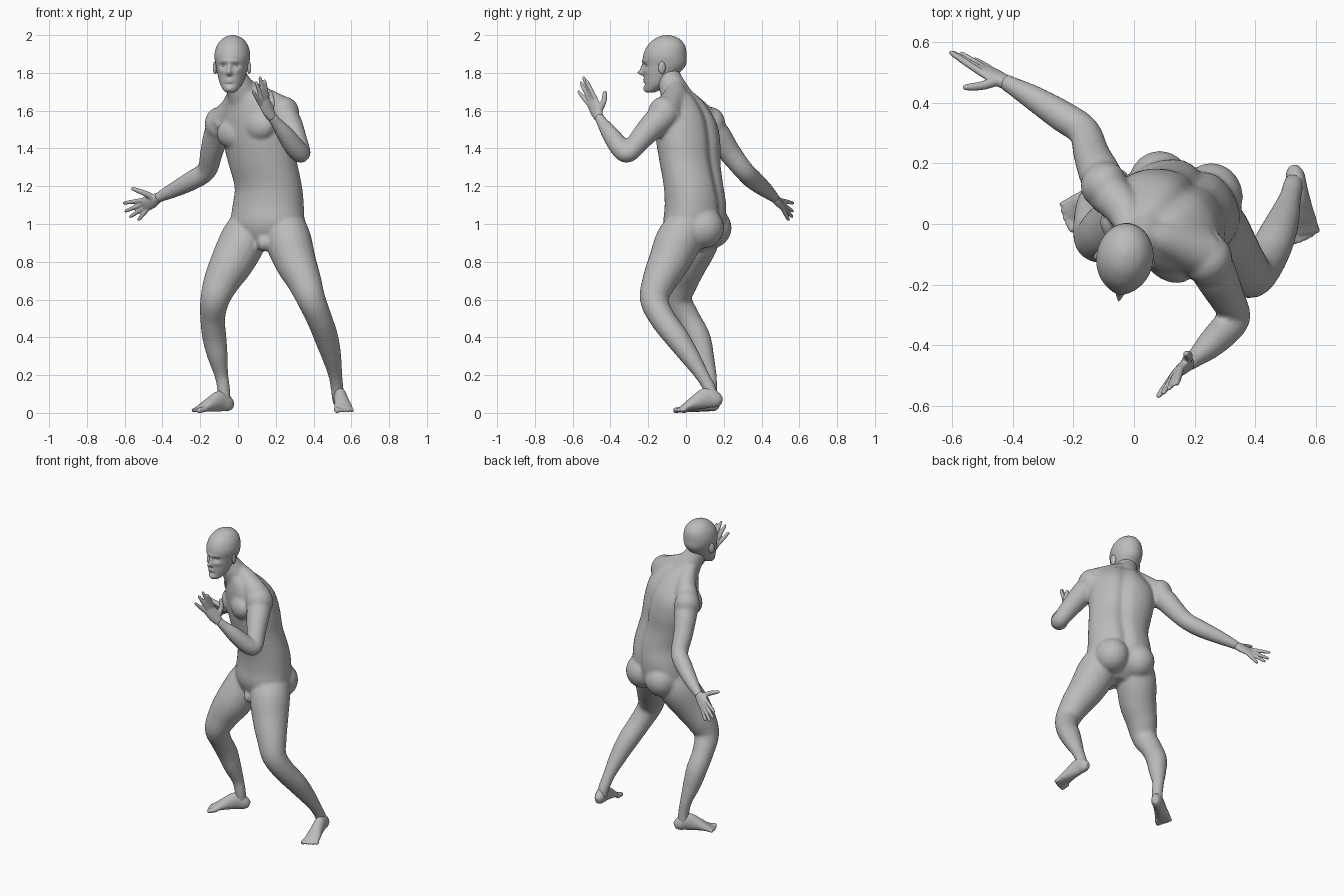
import bpy, bmesh, math
from mathutils import Vector, Matrix

if "Cube" in bpy.data.objects:
    bpy.data.objects.remove(bpy.data.objects["Cube"], do_unlink=True)

skin = bpy.data.materials.new("plain_grey")
skin.use_nodes = True
GREY = (.5, .5, .5, 1)
skin.diffuse_color = GREY
skin.node_tree.nodes["Principled BSDF"].inputs["Base Color"].default_value = GREY
UP = Vector((0, 0, 1))


# ---------- helpers ----------
def spline(rows, steps):
    """Smooth interpolation through rows of numbers."""
    out = []
    for i in range(len(rows) - 1):
        a, b, c, d = (rows[min(max(i + k, 0), len(rows) - 1)] for k in (-1, 0, 1, 2))
        for s in range(steps):
            t = s / steps
            out.append([q + .5 * t * (r - p + t * (2 * p - 5 * q + 4 * r - e + t * (3 * (q - r) + e - p)))
                        for p, q, r, e in zip(a, b, c, d)])
    out.append(list(rows[-1]))
    return out


def loft(bm, rings):
    """Skin a list of point rings and close both ends."""
    loops = [[bm.verts.new(p) for p in ring] for ring in rings]
    n = len(loops[0])
    faces = [bm.faces.new((lo[i], lo[(i + 1) % n], hi[(i + 1) % n], hi[i]))
             for lo, hi in zip(loops, loops[1:]) for i in range(n)]
    faces += [bm.faces.new(loops[0]), bm.faces.new(loops[-1])]
    bmesh.ops.recalc_face_normals(bm, faces=faces)


def tube(bm, rows, ref=UP, steps=5, sides=20):
    """Rows are x, y, z, radius (and an optional second radius along ref)."""
    rows = spline([tuple(r) if len(r) > 4 else (*r, r[3]) for r in rows], steps)
    pts = [Vector(r[:3]) for r in rows]
    rings = []
    for i, row in enumerate(rows):
        tangent = (pts[min(i + 1, len(pts) - 1)] - pts[max(i - 1, 0)]).normalized()
        side = tangent.cross(ref).normalized()
        other = side.cross(tangent)
        angles = [math.tau * k / sides for k in range(sides)]
        rings.append([pts[i] + side * row[3] * math.cos(a) + other * row[4] * math.sin(a) for a in angles])
    loft(bm, rings)


def blob(bm, centre, radii, yaw=0):
    matrix = (Matrix.Translation(centre) @ Matrix.Rotation(math.radians(yaw), 4, 'Z')
              @ Matrix.Diagonal((*radii, 1)))
    bmesh.ops.create_uvsphere(bm, u_segments=20, v_segments=12, radius=1, matrix=matrix)


def finish(name, bm, voxel=0, smoothing=0):
    """Fuse the overlapping forms into one skin and shade it smooth."""
    mesh = bpy.data.meshes.new(name)
    bm.to_mesh(mesh)
    bm.free()
    obj = bpy.data.objects.new(name, mesh)
    bpy.context.collection.objects.link(obj)
    if voxel:
        fuse = obj.modifiers.new("fuse", 'REMESH')
        fuse.mode = 'VOXEL'
        fuse.voxel_size = voxel
        relax = obj.modifiers.new("relax", 'SMOOTH')
        relax.factor = .5
        relax.iterations = smoothing
        graph = bpy.context.evaluated_depsgraph_get()
        obj.data = bpy.data.meshes.new_from_object(obj.evaluated_get(graph))
        obj.modifiers.clear()
        obj.data.name = name
    obj.data.materials.clear()
    obj.data.materials.append(skin)
    obj.data.polygons.foreach_set("use_smooth", [True] * len(obj.data.polygons))
    obj.data.update()


# ---------- body: torso, neck, arms and legs ----------
body = bmesh.new()

# torso sections: x, y, z, half width, half depth, yaw, sideways tilt
torso = [(.15, .04, .86, .05, .06, -20, 0), (.155, .05, .92, .16, .13, -22, 0),
         (.155, .045, 1, .2, .155, -24, 0), (.16, .05, 1.1, .195, .155, -25, 0),
         (.16, .04, 1.2, .185, .15, -28, .03), (.13, .02, 1.33, .19, .15, -33, .1),
         (.11, .01, 1.45, .2, .155, -36, .15), (.09, 0, 1.56, .19, .145, -36, .2),
         (.065, -.02, 1.65, .13, .115, -36, .2), (.03, -.045, 1.71, .07, .08, -30, .1)]
rings = []
for x, y, z, wide, deep, yaw, tilt in spline(torso, 5):
    turn = Matrix.Rotation(math.radians(yaw), 3, 'Z')
    ring = []
    for k in range(40):
        a = math.tau * k / 40
        u, v = math.cos(a) * wide, math.sin(a) * deep
        if v > 0:  # spine furrow
            v -= .022 * math.exp(-(u / .03) ** 2)
        ring.append(Vector((x, y, z)) + turn @ Vector((u, v, u * tilt)))
    rings.append(ring)
loft(body, rings)

# chest and buttock muscles
facing = Vector((-.59, -.81, 0))
across = Vector((.81, -.59, 0))
for s in (-1, 1):
    blob(body, Vector((.1, .01, 1.5 + s * .02)) + facing * .1 + across * s * .085, (.095, .062, .08), -36)
    blob(body, (.17 + s * .085, .11 - s * .02, .98), (.105, .112, .11))

# neck and the slopes down to the shoulders
tube(body, [(.04, -.02, 1.62, .09), (.02, -.06, 1.7, .078), (-.015, -.09, 1.78, .063), (-.025, -.1, 1.85, .058)],
     Vector((0, 1, 0)))
tube(body, [(0, -.06, 1.75, .04), (.1, -.055, 1.68, .062), (.23, -.1, 1.6, .078)])
tube(body, [(-.01, -.04, 1.71, .04), (-.03, .04, 1.62, .06), (-.09, .11, 1.54, .072)])

# left arm, bent with the hand raised
blob(body, (.245, -.12, 1.585), (.078, .085, .09), -36)
tube(body, [(.22, -.07, 1.6, .075), (.265, -.16, 1.535, .073), (.305, -.24, 1.45, .06), (.335, -.305, 1.375, .05),
            (.305, -.345, 1.4, .054), (.25, -.4, 1.475, .046), (.2, -.445, 1.54, .03), (.178, -.462, 1.57, .027)])
# right arm, stretched out behind
blob(body, (-.1, .13, 1.53), (.075, .08, .09), -36)
tube(body, [(-.07, .08, 1.56, .07), (-.11, .16, 1.48, .07), (-.14, .23, 1.38, .06), (-.165, .305, 1.285, .053),
            (-.235, .355, 1.235, .052), (-.33, .415, 1.185, .042), (-.405, .458, 1.148, .03), (-.43, .47, 1.135, .027)])

# legs
BACK = Vector((0, 1, 0))
tube(body, [(.25, .03, 1.02, .1), (.265, -.035, .92, .122), (.305, -.09, .8, .11), (.35, -.14, .7, .092),
            (.388, -.168, .6, .076), (.43, -.125, .5, .068), (.467, -.05, .4, .064), (.495, .02, .3, .052),
            (.515, .085, .2, .037), (.526, .128, .12, .034), (.53, .135, .07, .033)], BACK)
tube(body, [(.07, .08, 1.02, .1), (.03, .055, .92, .122), (-.03, 0, .8, .115), (-.085, -.03, .7, .097),
            (-.122, -.045, .6, .078), (-.134, .01, .5, .066), (-.125, .065, .4, .064), (-.108, .095, .3, .054),
            (-.088, .125, .2, .037), (-.075, .132, .12, .034), (-.072, .135, .06, .033)], BACK)
# groin
blob(body, (.135, -.06, .9), (.035, .05, .045))
finish("body", body, .01, 5)


# ---------- head ----------
head = bmesh.new()
HX, HY = -.03, -.11
turn = Matrix.Rotation(math.radians(-8), 3, 'Z')
# sections: height, depth position, half width, half depth
skull = [(1.695, -.19, .012, .015), (1.705, -.183, .034, .035), (1.74, -.155, .058, .065), (1.79, -.133, .074, .09),
         (1.84, -.114, .086, .112), (1.89, -.112, .094, .115), (1.94, -.105, .084, .102),
         (1.975, -.1, .06, .073), (1.993, -.1, .032, .04), (2, -.1, .006, .008)]
# face forms: side offset, height, width, height spread, push forward
forms = [(0, 1.8, .013, .014, .03), (0, 1.825, .009, .022, .016), (0, 1.862, .05, .01, .006),
         (.034, 1.838, .017, .012, -.013), (-.034, 1.838, .017, .012, -.013),
         (0, 1.764, .022, .005, .008), (0, 1.752, .02, .005, .008), (0, 1.74, .025, .005, -.004),
         (0, 1.716, .022, .012, .008), (.045, 1.808, .018, .014, .005), (-.045, 1.808, .018, .014, .005)]
rings = []
for z, depth, wide, deep in spline(skull, 9):
    ring = []
    for k in range(72):
        a = math.tau * k / 72
        u, v = wide * math.cos(a), depth - HY + deep * math.sin(a)
        if math.sin(a) < 0:
            for fx, fz, fw, fh, push in forms:
                v -= push * math.exp(-((u - fx) / fw) ** 2 - ((z - fz) / fh) ** 2)
        ring.append(turn @ Vector((u, v, 0)) + Vector((HX, HY, z)))
    rings.append(ring)
loft(head, rings)
for s in (-1, 1):
    ear = turn @ Vector((s * .09, -.005, 0)) + Vector((HX, HY, 1.828))
    blob(head, ear, (.01, .02, .034), -8 + s * 25)
    eye = turn @ Vector((s * .034, -.083, 0)) + Vector((HX, HY, 1.838))
    blob(head, eye, (.014, .012, .009))
finish("head", head)


# ---------- hands ----------
def hand(name, wrist, index, little, tips, thumb):
    bm = bmesh.new()
    wrist, index, little = map(Vector, (wrist, index, little))
    middle = (index + little) / 2
    row = index - little
    palm_up = row.cross(middle - wrist).normalized()
    half = row.length / 2 + .008
    tube(bm, [(*wrist, .026, .024), (*wrist.lerp(middle, .4), half * .95, .02),
              (*wrist.lerp(middle, .8), half, .016), (*middle, half * .9, .011)], palm_up)
    for i, tip in enumerate(tips):
        tip = Vector(tip)
        base = index.lerp(little, i / 3)
        base = base.lerp(wrist, .15)
        tube(bm, [(*base, .012), (*base.lerp(tip, .5), .0115), (*base.lerp(tip, .9), .009), (*tip, .004)],
             palm_up, 4, 12)
    root, mid, tip = map(Vector, thumb)
    tube(bm, [(*root, .018), (*mid, .015), (*mid.lerp(tip, .8), .011), (*tip, .005)], palm_up, 4, 12)
    finish(name, bm, .005, 2)


hand("left_hand", (.18, -.46, 1.56), (.15, -.48, 1.675), (.112, -.52, 1.642),
     [(.14, -.53, 1.765), (.115, -.545, 1.782), (.095, -.56, 1.755), (.078, -.572, 1.705)],
     [(.172, -.46, 1.6), (.18, -.435, 1.65), (.17, -.428, 1.705)])
hand("right_hand", (-.42, .465, 1.14), (-.515, .502, 1.125), (-.488, .522, 1.07),
     [(-.61, .57, 1.11), (-.602, .568, 1.065), (-.575, .565, 1.035), (-.53, .545, 1.018)],
     [(-.45, .475, 1.14), (-.5, .457, 1.165), (-.565, .45, 1.19)])


# ---------- feet ----------
def foot(name, heel, toe, lift, medial):
    bm = bmesh.new()
    heel, toe = Vector((*heel, 0)), Vector((*toe, 0))
    side = (toe - heel).normalized().cross(UP) * medial
    sole = [(0, .035, .016, .02), (.1, .045, .031, .04), (.3, .062, .034, .056),
            (.55, .045, .04, .04), (.76, .026, .048, .022), (.88, .016, .044, .013)]
    tube(bm, [(*(heel.lerp(toe, t) + UP * (z + lift * (1 - t))), wide, high) for t, z, wide, high in sole])
    for i in range(5):  # big toe first
        shift = side * (.037 - .0185 * i)
        size = .015 if i == 0 else .0105
        start = heel.lerp(toe, .78) + shift + UP * .02
        end = heel.lerp(toe, 1 - .006 * i * i) + shift * 1.15 + UP * .012
        tube(bm, [(*start, size), (*start.lerp(end, .85), size), (*end, size * .5)], UP, 4, 12)
    finish(name, bm, .006, 2)


foot("left_foot", (.527, .19), (.568, -.06), .025, 1)
foot("right_foot", (-.03, .165), (-.238, .012), 0, -1)
